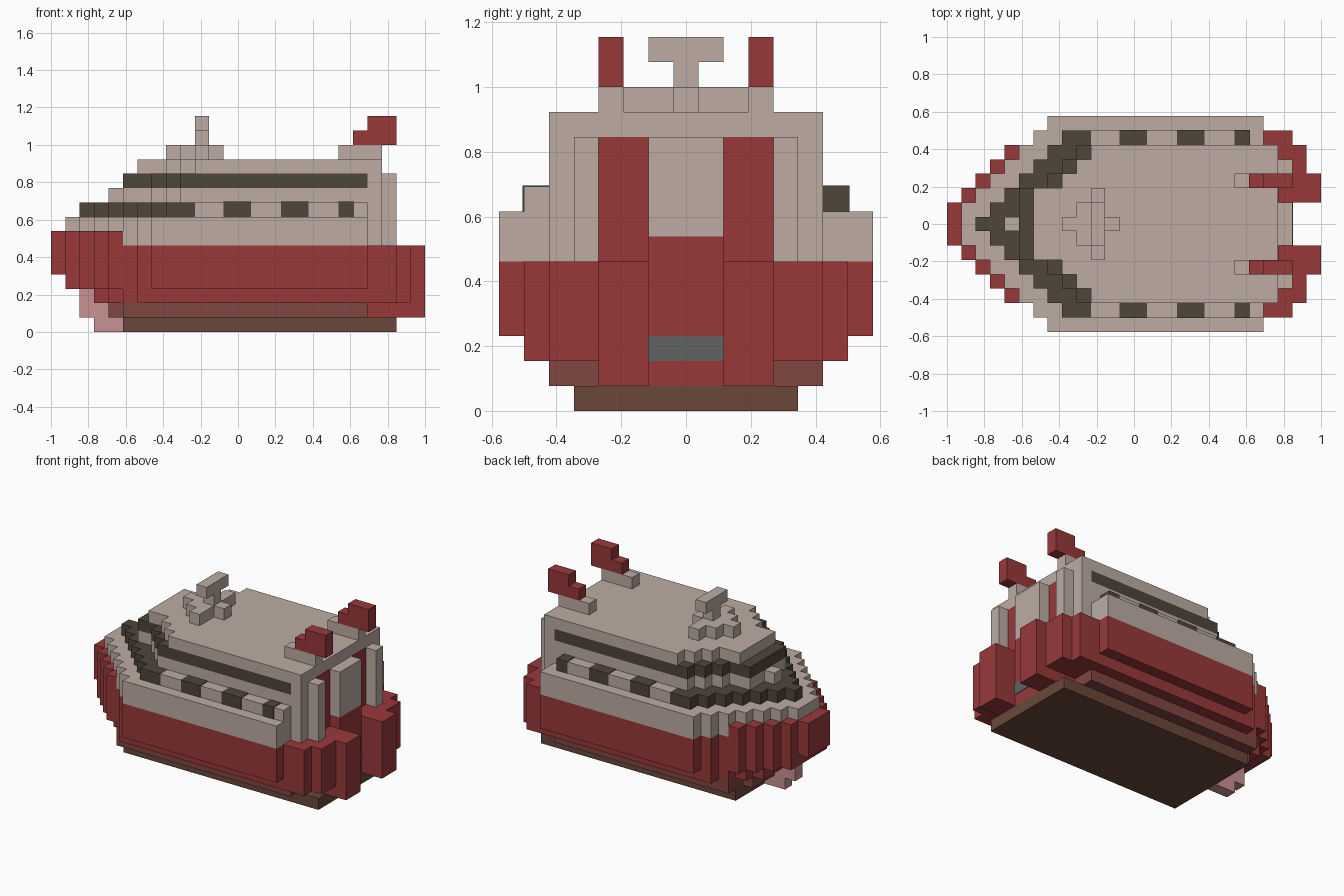
import bpy
import bmesh

cube = bpy.data.objects.get("Cube")
if cube:
    bpy.data.objects.remove(cube, do_unlink=True)

U = 1 / 13  # one block of the model's grid
PROUD = 0.05  # thickness of painted plates, in blocks


def material(name, rgb):
    linear = [((c / 255 + 0.055) / 1.055) ** 2.4 for c in rgb] + [1]
    mat = bpy.data.materials.new(name)
    mat.use_nodes = True
    mat.diffuse_color = linear
    mat.node_tree.nodes["Principled BSDF"].inputs["Base Color"].default_value = linear
    return mat


BEIGE = material("warm beige", (189, 172, 163))
RED = material("hull red", (153, 57, 58))
BROWN = material("keel brown", (107, 71, 58))
RUST = material("rust brown", (128, 70, 65))
DARK = material("window dark", (80, 69, 57))
PINK = material("bulb pink", (201, 146, 146))
GREY = material("nozzle grey", (97, 100, 98))


def stack(name, mat, z0, z1, steps, end):
    """Extrude a symmetric stepped outline; steps are (start x, half width)."""
    side = []
    for i, (x, w) in enumerate(steps):
        stop = steps[i + 1][0] if i + 1 < len(steps) else end
        side += [(x, w), (stop, w)]
    outline = [(x, -w) for x, w in side] + [(x, w) for x, w in reversed(side)]
    clean = [p for i, p in enumerate(outline) if p != outline[i - 1]]
    bm = bmesh.new()
    base = bm.faces.new([bm.verts.new((x * U, y * U, z0 * U)) for x, y in clean])
    top = bmesh.ops.extrude_face_region(bm, geom=[base])["geom"]
    bmesh.ops.translate(bm, vec=(0, 0, (z1 - z0) * U),
                        verts=[v for v in top if isinstance(v, bmesh.types.BMVert)])
    bmesh.ops.recalc_face_normals(bm, faces=bm.faces)
    return finish(name, mat, bm)


def finish(name, mat, bm):
    mesh = bpy.data.meshes.new(name)
    bm.to_mesh(mesh)
    bm.free()
    mesh.materials.append(mat)
    obj = bpy.data.objects.new(name, mesh)
    bpy.context.collection.objects.link(obj)
    return obj


def box(name, mat, xs, ys, zs):
    bm = bmesh.new()
    bmesh.ops.create_cube(bm, size=1)
    for v in bm.verts:
        v.co = [(a + b) / 2 * U + c * (b - a) * U for c, (a, b) in zip(v.co, (xs, ys, zs))]
    return finish(name, mat, bm)


def pair(name, mat, xs, ys, zs):
    box("left_" + name, mat, xs, ys, zs)
    box("right_" + name, mat, xs, (-ys[1], -ys[0]), zs)


def taper(x, w, count):
    """Bow steps that widen by one block per block."""
    return [(x + i, w + i) for i in range(count)]


# Keel and lower hull
stack("keel", BROWN, 0, 1, [(-8, 4.5)], 11)
stack("lower_hull", RUST, 1, 2, [(-9, 3.5), (-8, 5.5)], 9)
stack("bilge", RED, 2, 3, taper(-10, 3.5, 4), 11)
box("bulb_lower", PINK, (-10, -8), (-.5, .5), (0, 1))
box("bulb_upper", PINK, (-11, -9), (-.5, .5), (1, 3))

# Main hull and bow
box("bow_tip", RED, (-13, -12), (-1.5, 1.5), (4, 7))
stack("bow", RED, 3, 7, taper(-12, 2.5, 4), -8)
stack("hull", RED, 3, 6, taper(-8, 5.5, 3) + [(9, 6.5)], 11)

# Stern blocks and nozzle
pair("stern_block", RED, (9, 13), (1.5, 3.5), (1, 6))
pair("stern_quarter", RED, (10, 12), (3.5, 5.5), (2, 6))
box("stern_centre", RED, (9, 11), (-1.5, 1.5), (1, 7))
box("nozzle", GREY, (10, 11 + PROUD), (-1.5, 1.5), (2, 3))

# Deck band
stack("bow_deck", BEIGE, 7, 8, taper(-12, 1.5, 4), -8)
stack("deck_band", BEIGE, 6, 8, taper(-8, 5.5, 3), 9)

# Lower cabin with wraparound window and side windows
stack("lower_windscreen", DARK, 8, 9, taper(-11, .5, 7), -3)
box("lower_cabin", BEIGE, (-3, 8), (-6.5, 6.5), (8, 9))
box("right_cabin_end", BEIGE, (8, 9), (-6.5, -5.5), (8, 9))
for n, (a, b) in enumerate([(-1, .9), (3, 4.9), (7, 8 + PROUD)]):
    pair("window_%d" % (n + 1), DARK, (a, b), (5.5, 6.5 + PROUD), (8, 9 + PROUD))

# Upper cabin and roof
stack("upper_cabin", BEIGE, 9, 10, [(-9, .5), (-8, 2.5), (-6, 3.5), (-5, 4.5), (-4, 5.5)], 10)
stack("upper_windscreen", DARK, 10, 11, [(-8, 2.5), (-6, 3.5), (-5, 4.5), (-4, 5.5)], 9)
box("upper_cabin_end", BEIGE, (9, 10), (-5.5, 5.5), (10, 11))
box("rear_wall", BEIGE, (8, 10), (-5.5, 5.5), (6, 9))
stack("roof", BEIGE, 11, 12, [(-7, 2.5), (-5, 3.5), (-4, 4.5), (-3, 5.5)], 10)

# Stern pillars and red panels between them
box("centre_pillar", BEIGE, (10, 11), (-1.5, 1.5), (7, 11))
pair("pillar", BEIGE, (10, 11), (3.5, 4.5), (6, 11))
pair("stern_panel", RED, (9.5, 10 + PROUD), (1.5, 3.5), (6, 11))

# Tail fins
pair("fin_base", BEIGE, (7, 10), (2.5, 3.5), (12, 13))
pair("fin_step", RED, (8, 11), (2.5, 3.5), (13, 14))
pair("fin_top", RED, (9, 11), (2.5, 3.5), (14, 15))

# Mast
stack("mast_base", BEIGE, 12, 13, [(-5, .5), (-4, 1.5), (-3, 2.5), (-2, .5)], -1)
box("mast", BEIGE, (-3, -2), (-.5, .5), (13, 14))
box("mast_bar", BEIGE, (-3, -2), (-1.5, 1.5), (14, 15))
